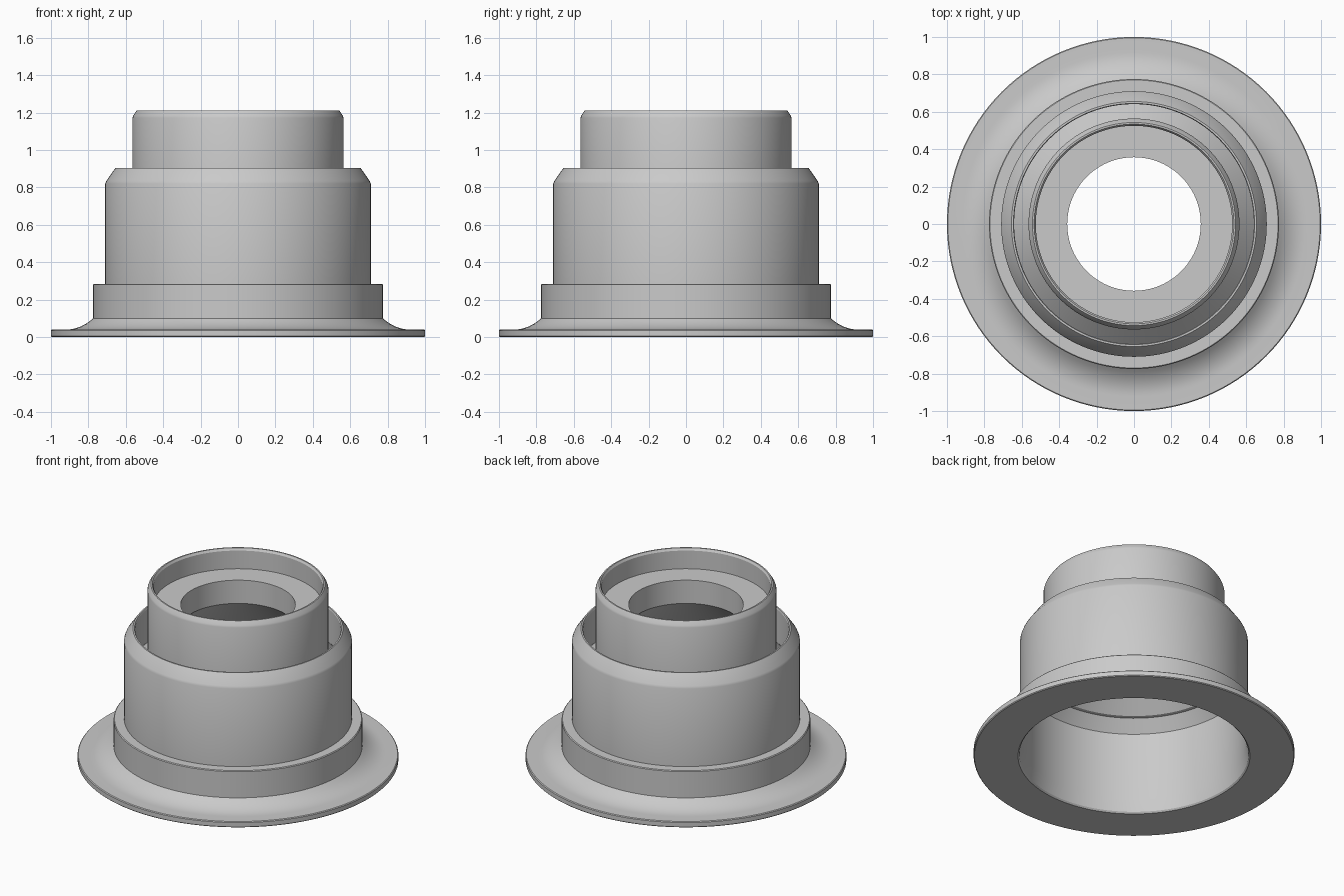
import bpy, bmesh, math

if "Cube" in bpy.data.objects:
    bpy.data.objects.remove(bpy.data.objects["Cube"])

grey = bpy.data.materials.new("plain_grey")
grey.diffuse_color = (0.59, 0.59, 0.59, 1)
grey.use_nodes = True
grey.node_tree.nodes["Principled BSDF"].inputs["Base Color"].default_value = grey.diffuse_color


def lathe(name, profile, steps=128):
    """Turn a closed (radius, height) outline around the z axis."""
    bm = bmesh.new()
    rings = [[bm.verts.new((r * math.cos(2 * math.pi * i / steps),
                            r * math.sin(2 * math.pi * i / steps), z))
              for i in range(steps)] for r, z in profile]
    for a, b in zip(rings, rings[1:] + rings[:1]):
        for i in range(steps):
            j = (i + 1) % steps
            bm.faces.new((a[i], a[j], b[j], b[i]))
    bmesh.ops.recalc_face_normals(bm, faces=bm.faces)
    mesh = bpy.data.meshes.new(name)
    bm.to_mesh(mesh)
    bm.free()
    mesh.materials.append(grey)
    obj = bpy.data.objects.new(name, mesh)
    bpy.context.collection.objects.link(obj)
    bpy.context.view_layer.objects.active = obj
    obj.select_set(True)
    bpy.ops.object.shade_smooth_by_angle(angle=math.radians(25))
    obj.select_set(False)
    return obj


# Flange rim with a concave sweep up to the collar
flange = [(0.723, 0), (0.995, 0), (1, 0.005), (1, 0.035), (0.995, 0.04)]
sweep = []
for k in range(9):
    a = math.radians(32) * k / 8
    sweep.append((0.92 - 0.145 * math.sin(a) / math.sin(math.radians(32)),
                  0.04 + 0.06 * (1 - math.cos(a)) / (1 - math.cos(math.radians(32)))))
# Collar, main wall and its chamfered lip
outside = [(0.775, 0.28), (0.77, 0.285), (0.71, 0.285), (0.71, 0.82),
           (0.704, 0.835), (0.655, 0.905), (0.645, 0.905), (0.641, 0.897)]
# Sloping floor of the ring gap, then the upper tube and its rim
tube = [(0.641, 0.67), (0.564, 0.747), (0.564, 1.172), (0.56, 1.184),
        (0.543, 1.21), (0.534, 1.21), (0.525, 1.195), (0.525, 1.07)]
# Bore, inner cone and the wide hollow below
inside = [(0.357, 1.07), (0.357, 0.91), (0.62, 0.645), (0.64, 0.641),
          (0.702, 0.561), (0.702, 0.1), (0.714, 0.01)]

lathe("flanged_sleeve", flange + sweep + outside + tube + inside)
